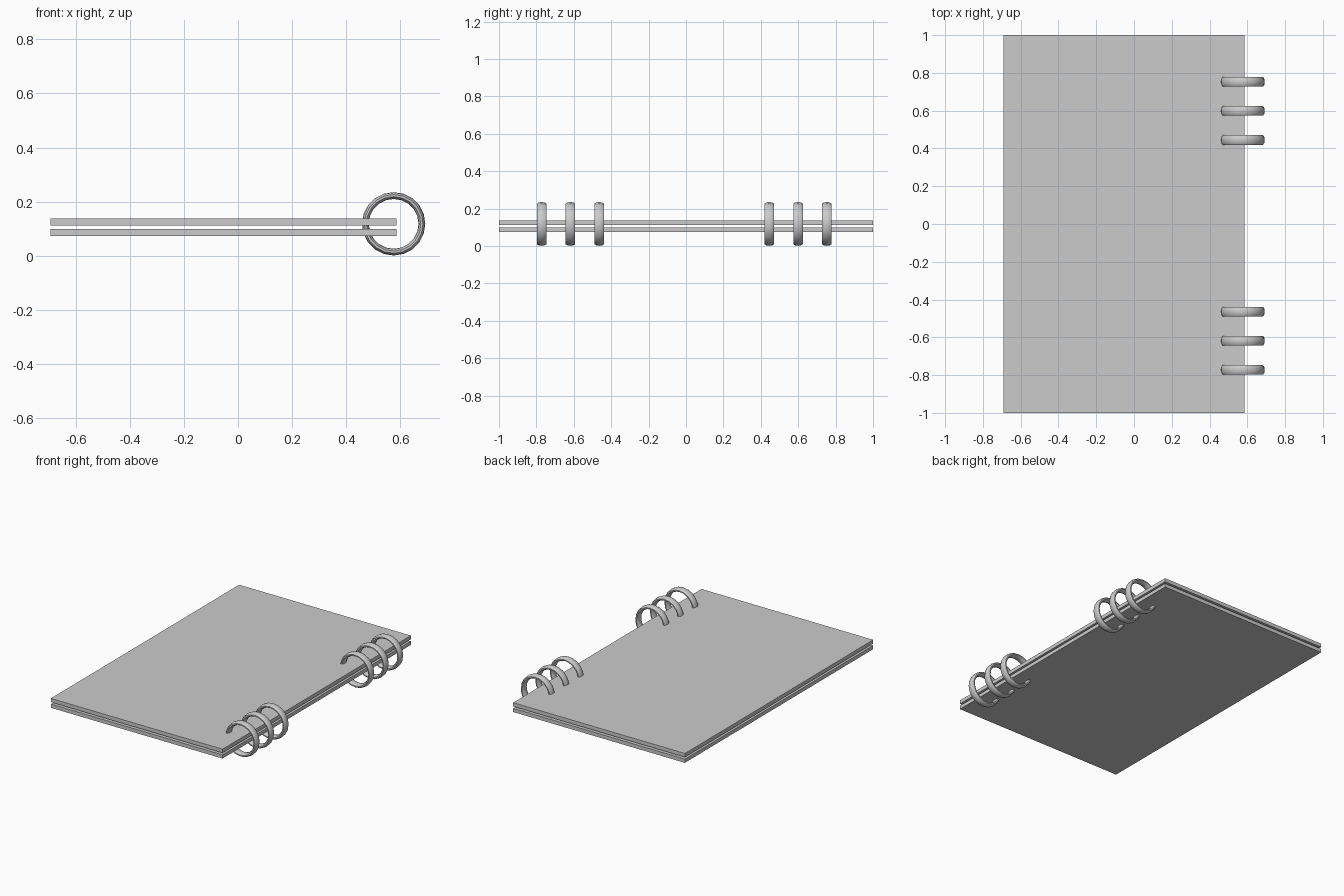
import bpy
from math import radians

if "Cube" in bpy.data.objects:
    bpy.data.objects.remove(bpy.data.objects["Cube"])

X0, X1 = -0.692, 0.585      # cover extent in x
RING_X, RING_Z = 0.575, 0.118
TUBE, OUTER = 0.0125, 0.117


def slab(name, z0, z1):
    bpy.ops.mesh.primitive_cube_add(size=1, location=((X0 + X1) / 2, 0, (z0 + z1) / 2))
    ob = bpy.context.object
    ob.name = name
    ob.scale = (X1 - X0, 2, z1 - z0)
    bpy.ops.object.transform_apply(location=False, rotation=False, scale=True)
    return ob


def ring(name, y):
    bpy.ops.mesh.primitive_torus_add(
        major_segments=20, minor_segments=10,
        major_radius=OUTER - TUBE, minor_radius=TUBE)
    ob = bpy.context.object
    ob.name = name
    # flattened band: wider along the spine than it is thick
    ob.scale = (1, 1, 2.15)
    ob.rotation_euler = (radians(90), 0, 0)
    ob.location = (RING_X, y, RING_Z)
    bpy.ops.object.transform_apply(location=False, rotation=True, scale=True)
    bpy.ops.object.shade_smooth_by_angle(angle=radians(50))
    return ob


# Two thin boards with a gap between them
slab("back_cover", 0.074, 0.099)
slab("front_cover", 0.112, 0.137)

# Two groups of three binding rings along the spine edge
for group, centre in (("near", -0.618), ("far", 0.599)):
    for i in (-1, 0, 1):
        ring(f"{group}_ring_{i + 2}", centre + i * 0.154)
